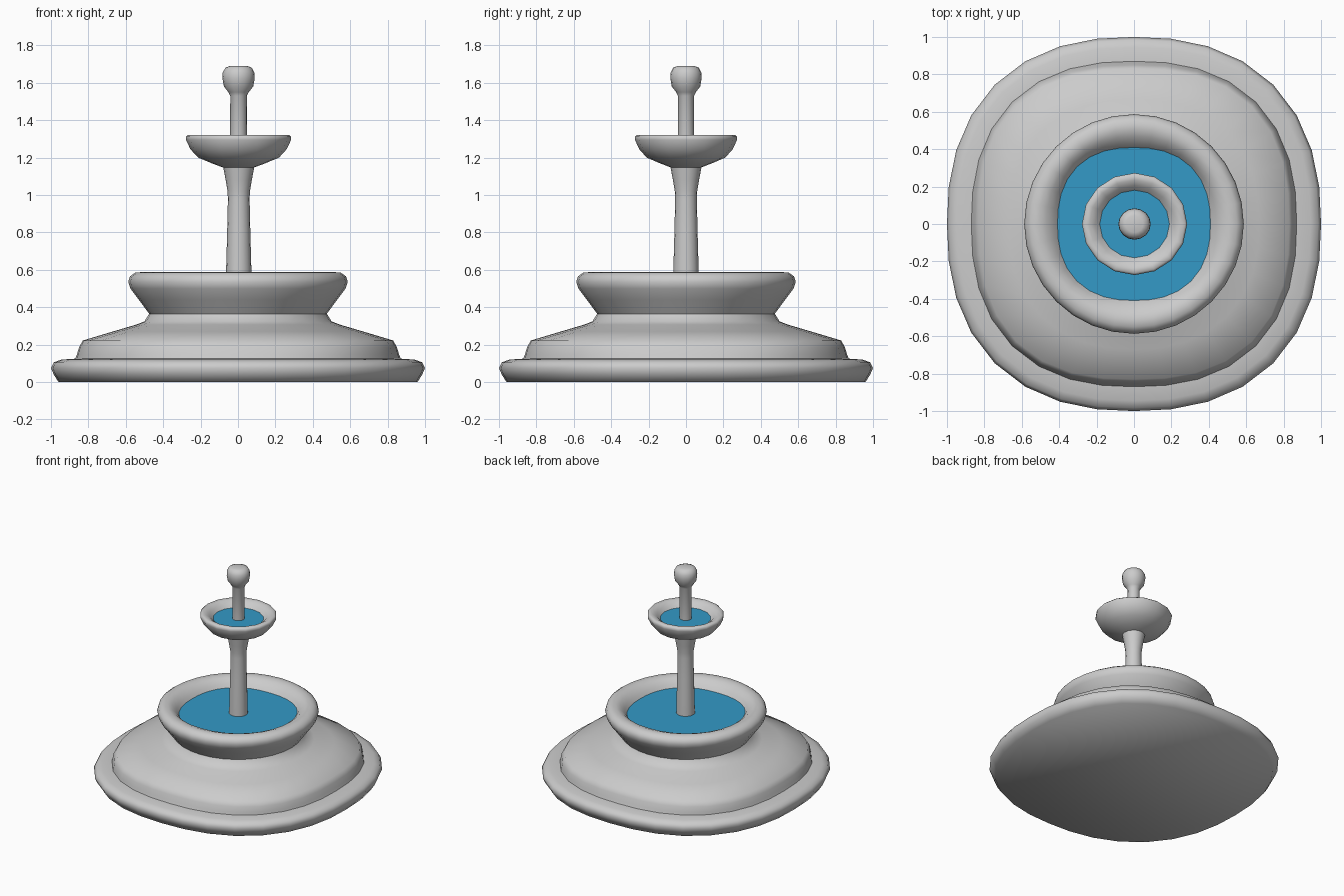
import bpy, bmesh, math


def material(name, colour):
    m = bpy.data.materials.new(name)
    m.diffuse_color = (*colour, 1)
    return m


stone = material("grey_stone", (0.6, 0.6, 0.6))
blue = material("blue_water", (0.033, 0.32, 0.57))


def ring_point(r, n, a):
    # superellipse: n = 2 is a circle, larger is squarer
    c, s = math.cos(a), math.sin(a)
    k = (abs(c) ** n + abs(s) ** n) ** (-1 / n)
    return r * k * c, r * k * s


def loft(name, profile, mat, segs, angle=40, cx=0.0, sx=1.0):
    """Stack rings of (half width, height, squareness) and cap both ends."""
    bm = bmesh.new()
    rings = []
    for r, z, n in profile:
        pts = [ring_point(r, n, 2 * math.pi * i / segs) for i in range(segs)]
        rings.append([bm.verts.new((x * sx + cx, y, z)) for x, y in pts])
    for a, b in zip(rings, rings[1:]):
        for i in range(segs):
            j = (i + 1) % segs
            bm.faces.new((a[i], a[j], b[j], b[i]))
    bm.faces.new(rings[0][::-1])
    if len(rings) > 1:
        bm.faces.new(rings[-1])
    else:
        bmesh.ops.reverse_faces(bm, faces=bm.faces[:])
    me = bpy.data.meshes.new(name)
    bm.to_mesh(me)
    bm.free()
    me.materials.append(mat)
    ob = bpy.data.objects.new(name, me)
    bpy.context.collection.objects.link(ob)
    bpy.ops.object.select_all(action='DESELECT')
    ob.select_set(True)
    bpy.context.view_layer.objects.active = ob
    bpy.ops.object.shade_smooth_by_angle(angle=math.radians(angle))
    return ob


# stepped square-round base rising into the round lower basin
loft("base_and_basin", [
    (0.96, 0.0, 2.35), (0.985, 0.04, 2.35), (1.0, 0.075, 2.35),
    (0.985, 0.105, 2.35), (0.945, 0.12, 2.35), (0.87, 0.125, 2.4),
    (0.862, 0.145, 2.45), (0.85, 0.185, 2.5), (0.83, 0.222, 2.5),
    (0.67, 0.27, 2.3), (0.545, 0.307, 2.1), (0.50, 0.325, 2),
    (0.475, 0.365, 2), (0.53, 0.44, 2), (0.575, 0.50, 2),
    (0.587, 0.535, 2), (0.578, 0.565, 2), (0.55, 0.585, 2),
    (0.51, 0.588, 2), (0.47, 0.575, 2.1), (0.43, 0.545, 2.25),
    (0.405, 0.515, 2.4), (0.38, 0.48, 2.4)], stone, 32, 60)

# lower pool
loft("lower_water", [(0.40, 0.512, 2.4), (0.409, 0.52, 2.4)], blue, 32)

# column flaring into the upper bowl
loft("column", [
    (0.069, 0.5, 2), (0.067, 0.62, 2), (0.062, 0.8, 2), (0.058, 0.98, 2),
    (0.06, 1.02, 2), (0.07, 1.08, 2), (0.083, 1.15, 2), (0.09, 1.19, 2)],
    stone, 16, 50, 0.004)
loft("upper_bowl", [
    (0.075, 1.145, 2), (0.14, 1.17, 2), (0.21, 1.20, 2), (0.25, 1.245, 2),
    (0.273, 1.295, 2), (0.273, 1.312, 2), (0.262, 1.322, 2),
    (0.235, 1.32, 2), (0.205, 1.30, 2), (0.18, 1.272, 2), (0.16, 1.25, 2)],
    stone, 16, 60, 0.003, 1.03)
loft("upper_water", [(0.175, 1.27, 2), (0.181, 1.277, 2)], blue, 16, 40,
     0.003, 1.03)

# spout post with rounded knob
loft("spout", [
    (0.044, 1.25, 2), (0.043, 1.53, 2), (0.053, 1.55, 2), (0.076, 1.58, 2),
    (0.084, 1.625, 2), (0.082, 1.655, 2), (0.068, 1.681, 2),
    (0.045, 1.69, 2)], stone, 16, 60, 0.003, 1.03)
